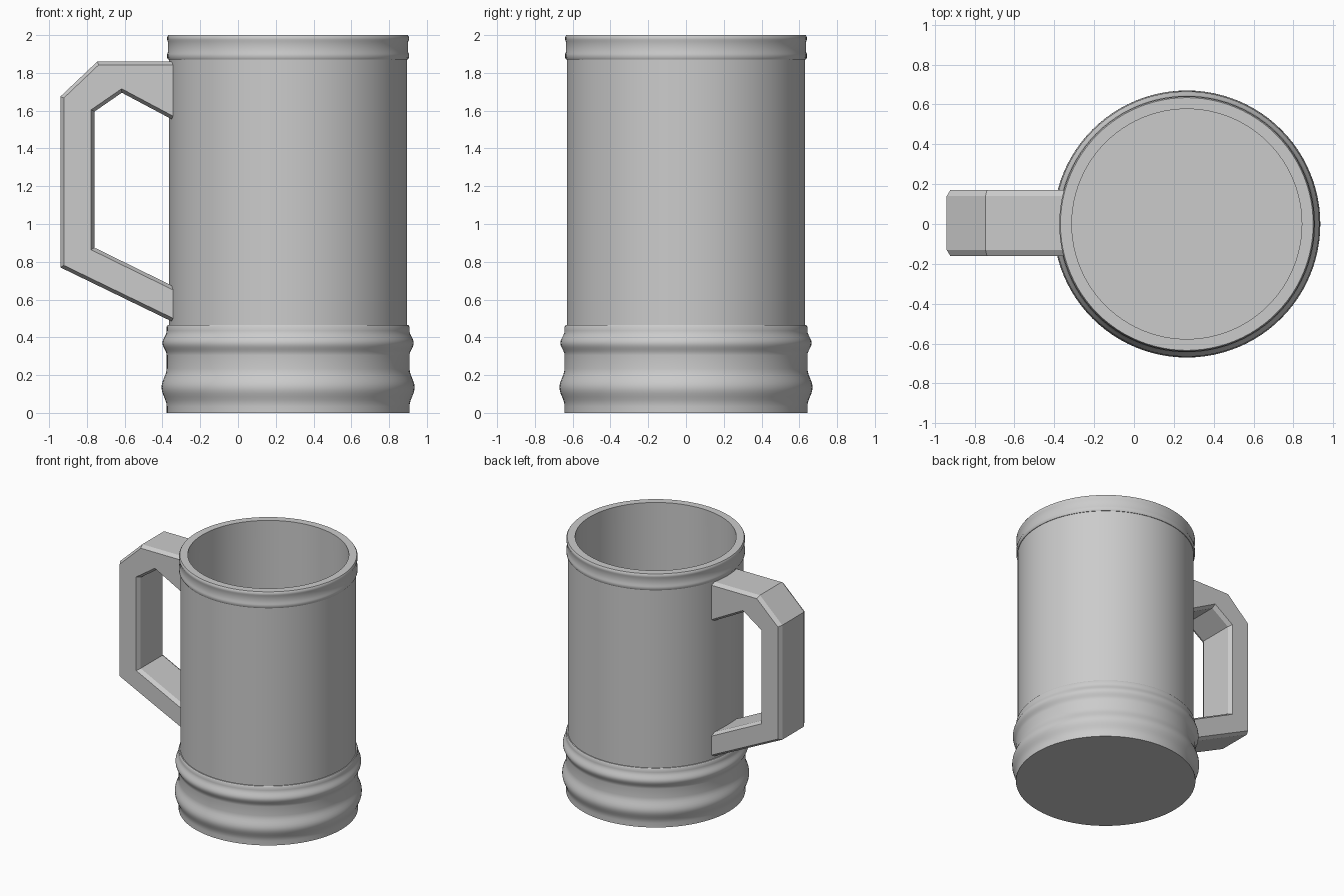
import bpy, bmesh, math
from mathutils import Vector

cube = bpy.data.objects.get("Cube")
if cube:
    bpy.data.objects.remove(cube, do_unlink=True)

AXIS_X = 0.265
SEGMENTS = 96

grey = bpy.data.materials.new("plain grey")
grey.use_nodes = True
COLOUR = (0.6, 0.6, 0.6, 1)
grey.diffuse_color = COLOUR
grey.node_tree.nodes["Principled BSDF"].inputs["Base Color"].default_value = COLOUR


def make_object(name, bm, smooth_angle=None):
    bmesh.ops.recalc_face_normals(bm, faces=bm.faces)
    mesh = bpy.data.meshes.new(name)
    bm.to_mesh(mesh)
    bm.free()
    mesh.materials.append(grey)
    obj = bpy.data.objects.new(name, mesh)
    bpy.context.collection.objects.link(obj)
    if smooth_angle:
        bpy.ops.object.select_all(action="DESELECT")
        obj.select_set(True)
        bpy.context.view_layer.objects.active = obj
        bpy.ops.object.shade_smooth_by_angle(angle=math.radians(smooth_angle))
    return obj


def lathe(name, profile, closed=False):
    """Spin a (radius, z) profile around the mug's axis."""
    bm = bmesh.new()
    points = profile + profile[:1] if closed else profile
    verts = [bm.verts.new((AXIS_X + r, 0, z)) for r, z in points]
    edges = [bm.edges.new(pair) for pair in zip(verts, verts[1:])]
    bmesh.ops.spin(bm, geom=verts + edges, cent=(AXIS_X, 0, 0), axis=(0, 0, 1),
                   angle=math.tau, steps=SEGMENTS)
    bmesh.ops.remove_doubles(bm, verts=bm.verts, dist=0.0005)
    return make_object(name, bm, 35)


# Cup: outer wall, lip, inner wall and floor
lathe("cup", [(0, 0.02), (0.63, 0.02), (0.63, 1.99), (0.578, 1.99),
              (0.578, 0.08), (0, 0.08)])

# Rim band with softened edges
lathe("rim_band", [(0.577, 2.0), (0.634, 2.0), (0.64, 1.99), (0.64, 1.975),
                   (0.636, 1.965), (0.636, 1.91), (0.64, 1.9), (0.64, 1.88),
                   (0.634, 1.87), (0.577, 1.87)], closed=True)


# Base: two rounded swellings stacked on a solid foot
def swelling(z_mid, half, radius, bulge, steps=12):
    return [(radius + bulge * (0.5 + 0.5 * math.cos(math.pi * t)), z_mid + half * t)
            for t in (2 * i / steps - 1 for i in range(steps + 1))]


lathe("base", [(0, 0), (0.643, 0)]
      + swelling(0.135, 0.1, 0.643, 0.027)
      + swelling(0.37, 0.065, 0.643, 0.022)
      + [(0.643, 0.455), (0.637, 0.465), (0.6, 0.465)])

# Handle: angular loop, chamfered along its outer and inner edges
OUTER = [(-0.342, 1.86), (-0.745, 1.86), (-0.94, 1.675), (-0.94, 0.77), (-0.342, 0.48)]
INNER = [(-0.342, 1.55), (-0.615, 1.695), (-0.76, 1.595), (-0.76, 0.875), (-0.342, 0.67)]
HALF_WIDTH, CHAMFER_Y, CHAMFER = 0.165, 0.03, 0.018


def shifted(path, amount):
    """Offset an open path sideways, keeping its ends on the wall plane."""
    pts = [Vector(p) for p in path]
    dirs = [(b - a).normalized() for a, b in zip(pts, pts[1:])]
    normals = [Vector((-d.y, d.x)) for d in dirs]
    result = []
    for i, p in enumerate(pts):
        if i in (0, len(pts) - 1):
            n = normals[0 if i == 0 else -1]
            result.append(p + Vector((0, amount / n.y)))
        else:
            n, m = normals[i - 1], normals[i]
            result.append(p + (n + m) * amount / (1 + n.dot(m)))
    return result


outer_in = shifted(OUTER, CHAMFER)
inner_in = shifted(INNER, -CHAMFER)
side = HALF_WIDTH - CHAMFER_Y
loops = [(outer_in, HALF_WIDTH), (OUTER, side), (OUTER, -side), (outer_in, -HALF_WIDTH),
         (inner_in, -HALF_WIDTH), (INNER, -side), (INNER, side), (inner_in, HALF_WIDTH)]
bm = bmesh.new()
rings = [[bm.verts.new((path[i][0], y + 0.005, path[i][1])) for path, y in loops]
         for i in range(len(OUTER))]
for a, b in zip(rings, rings[1:]):
    for k in range(len(loops)):
        n = (k + 1) % len(loops)
        bm.faces.new((a[k], a[n], b[n], b[k]))
bm.faces.new(rings[0])
bm.faces.new(rings[-1])
make_object("handle", bm)
